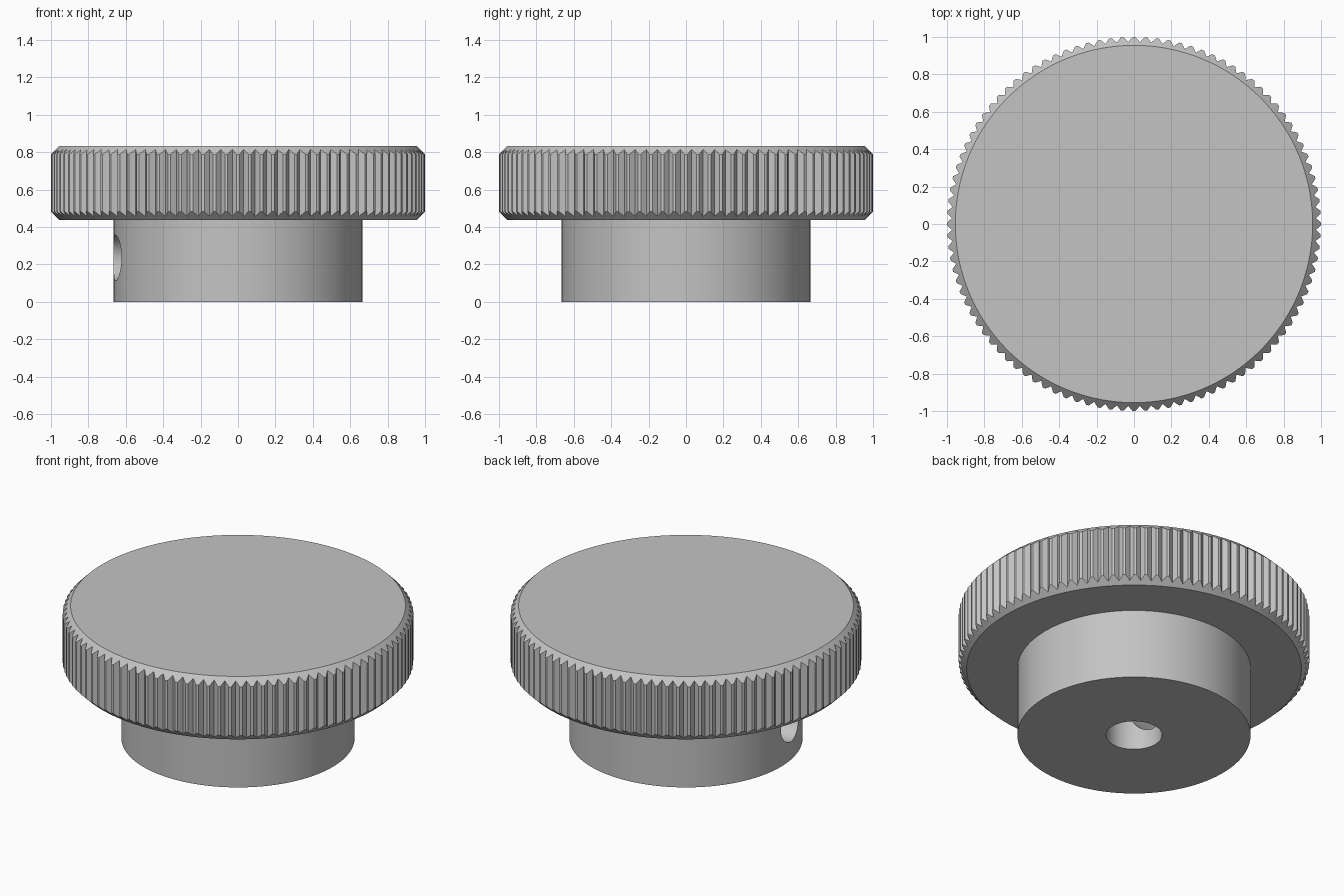
import bpy
import bmesh
import math

default = bpy.data.objects.get("Cube")
if default:
    bpy.data.objects.remove(default, do_unlink=True)

# Sizes
TEETH = 100
TIP_R, ROOT_R, CAP_R = 1.0, 0.974, 0.955
HEAD_BOTTOM, HEAD_TOP = 0.438, 0.834
HUB_R, BORE_R, SCREW_R = 0.665, 0.16, 0.122
SCREW_Z, SCREW_ANGLE = 0.235, math.radians(190)

# Single grey metal
metal = bpy.data.materials.new("grey metal")
metal.use_nodes = True
GREY = (0.55, 0.55, 0.55, 1.0)
metal.diffuse_color = GREY
metal.node_tree.nodes["Principled BSDF"].inputs["Base Color"].default_value = GREY


def finish(obj):
    """Assign the metal and smooth all but the sharp edges."""
    obj.data.materials.clear()
    obj.data.materials.append(metal)
    bpy.ops.object.select_all(action='DESELECT')
    obj.select_set(True)
    bpy.context.view_layer.objects.active = obj
    bpy.ops.object.shade_smooth_by_angle(angle=math.radians(30))


def cylinder(name, radius, depth, location, rotation=(0, 0, 0), sides=96):
    bpy.ops.mesh.primitive_cylinder_add(
        vertices=sides, radius=radius, depth=depth, location=location, rotation=rotation)
    obj = bpy.context.object
    obj.name = name
    return obj


def cut(target, cutter):
    cutter.hide_render = True
    mod = target.modifiers.new("cut", 'BOOLEAN')
    mod.operation = 'DIFFERENCE'
    mod.solver = 'EXACT'
    mod.object = cutter
    bpy.ops.object.select_all(action='DESELECT')
    target.select_set(True)
    bpy.context.view_layer.objects.active = target
    bpy.ops.object.modifier_apply(modifier=mod.name)
    bpy.data.objects.remove(cutter, do_unlink=True)


# Knurled head: flat-tipped teeth with V grooves, chamfered to a round cap
def knurled_head():
    step = 2 * math.pi / TEETH
    tooth = [(-0.12, TIP_R), (0.12, TIP_R), (0.5, ROOT_R)]
    outline = [((i + t) * step, r) for i in range(TEETH) for t, r in tooth]
    bm = bmesh.new()

    def ring(radius_z):
        verts = []
        for angle, r in outline:
            radius, z = radius_z(r)
            verts.append(bm.verts.new((radius * math.cos(angle), radius * math.sin(angle), z)))
        return verts

    rings = [
        ring(lambda r: (CAP_R, HEAD_BOTTOM)),
        ring(lambda r: (r, HEAD_BOTTOM + r - CAP_R)),
        ring(lambda r: (r, HEAD_TOP - r + CAP_R)),
        ring(lambda r: (CAP_R, HEAD_TOP)),
    ]
    n = len(outline)
    for low, high in zip(rings, rings[1:]):
        for i in range(n):
            j = (i + 1) % n
            bm.faces.new((low[i], low[j], high[j], high[i]))
    bm.faces.new(rings[0][::-1])
    bm.faces.new(rings[-1])
    mesh = bpy.data.meshes.new("knurled_head")
    bm.to_mesh(mesh)
    bm.free()
    obj = bpy.data.objects.new("knurled_head", mesh)
    bpy.context.collection.objects.link(obj)
    return obj


finish(knurled_head())

# Hub with a central shaft bore and a radial set screw hole
hub = cylinder("hub", HUB_R, HEAD_BOTTOM, (0, 0, HEAD_BOTTOM / 2), sides=128)
cut(hub, cylinder("bore_cutter", BORE_R, 1.0, (0, 0, 0.2), sides=64))
reach = 0.8
cut(hub, cylinder(
    "screw_cutter", SCREW_R, reach,
    (reach / 2 * math.cos(SCREW_ANGLE), reach / 2 * math.sin(SCREW_ANGLE), SCREW_Z),
    rotation=(0, math.pi / 2, SCREW_ANGLE), sides=48))
finish(hub)
